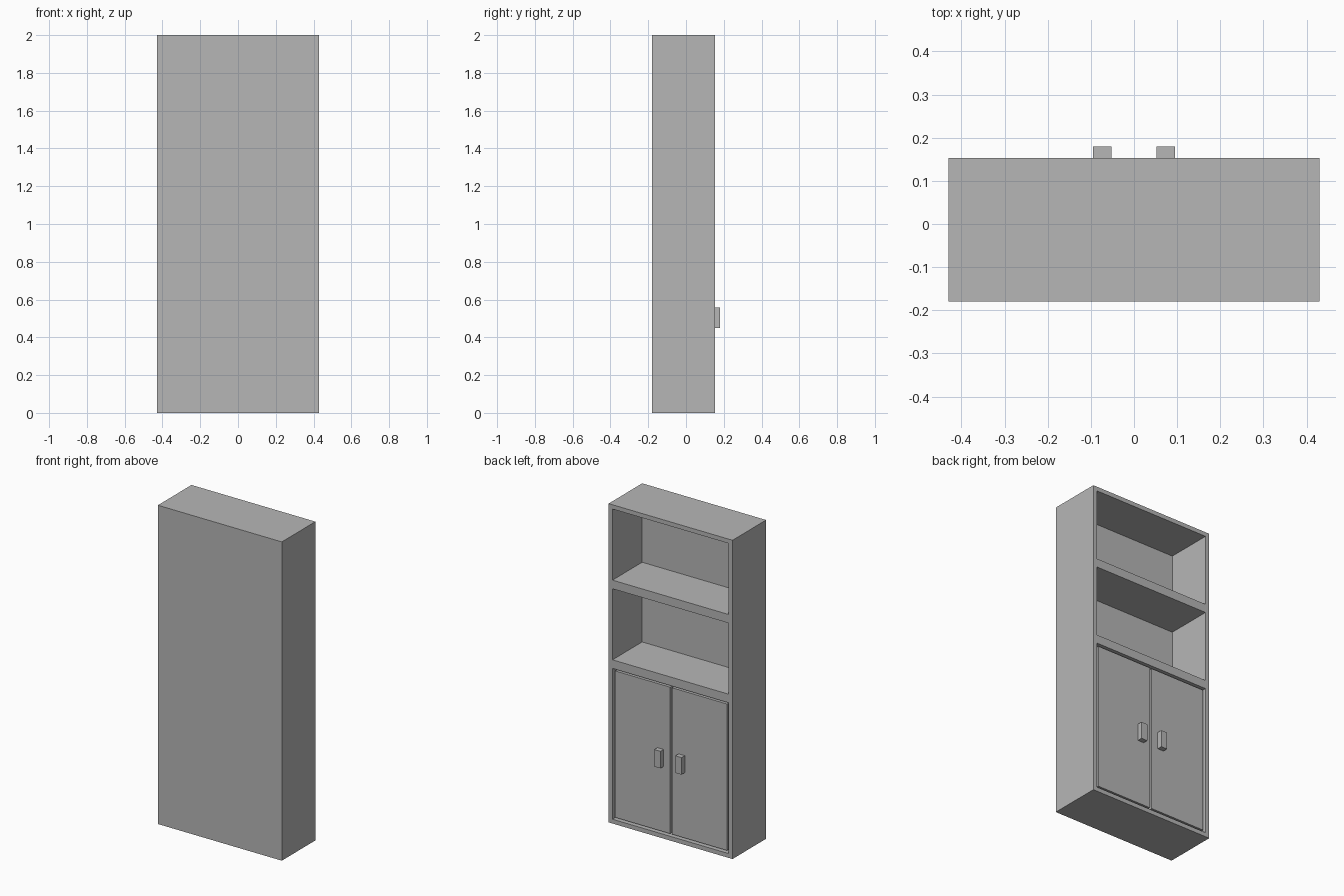
import bpy

cube = bpy.data.objects.get("Cube")
if cube:
    bpy.data.objects.remove(cube, do_unlink=True)

# Single painted finish
grey = bpy.data.materials.new("plain grey")
grey.use_nodes = True
colour = (0.47, 0.47, 0.47, 1)
grey.diffuse_color = colour
grey.node_tree.nodes["Principled BSDF"].inputs["Base Color"].default_value = colour

HALF_W, BACK, FRONT, HEIGHT = 0.43, -0.18, 0.153, 2.0
BOARD = 0.027        # frame board thickness
INNER_BACK = -0.141  # inside face of the back panel
GAP = 0.0135         # clearance around the doors
DOOR_FACE = FRONT - 0.005


def box(name, low, high):
    """Box spanning two opposite corners."""
    centre = [(a + b) / 2 for a, b in zip(low, high)]
    bpy.ops.mesh.primitive_cube_add(size=1, location=centre)
    obj = bpy.context.object
    obj.name = name
    obj.scale = [b - a for a, b in zip(low, high)]
    bpy.ops.object.transform_apply(location=False, rotation=False, scale=True)
    obj.data.materials.append(grey)
    return obj


# Cabinet body with three hollow bays: cupboard, lower shelf, upper shelf
body = box("cabinet_body", (-HALF_W, BACK, 0), (HALF_W, FRONT, HEIGHT))
inner = HALF_W - BOARD
for bottom, top in ((0, 1), (1, 1.5), (1.5, HEIGHT)):
    cutter = box("bay_cutter", (-inner, INNER_BACK, bottom + BOARD),
                 (inner, FRONT + 0.1, top - BOARD))
    cutter.hide_render = True
    cut = body.modifiers.new("bay", 'BOOLEAN')
    cut.operation = 'DIFFERENCE'
    cut.solver = 'EXACT'
    cut.object = cutter
    bpy.context.view_layer.objects.active = body
    bpy.ops.object.modifier_apply(modifier=cut.name)
    bpy.data.objects.remove(cutter, do_unlink=True)

# Pair of doors with block handles, mirrored about the centre
for side, sign in (("left", 1), ("right", -1)):
    def span(near, far):
        return sorted((sign * near, sign * far))

    x0, x1 = span(GAP / 2, inner - GAP)
    box(side + "_door", (x0, DOOR_FACE - BOARD, BOARD + GAP),
        (x1, DOOR_FACE, 1 - BOARD - GAP))
    x0, x1 = span(0.052, 0.095)
    box(side + "_handle", (x0, DOOR_FACE, 0.45), (x1, 0.18, 0.557))
